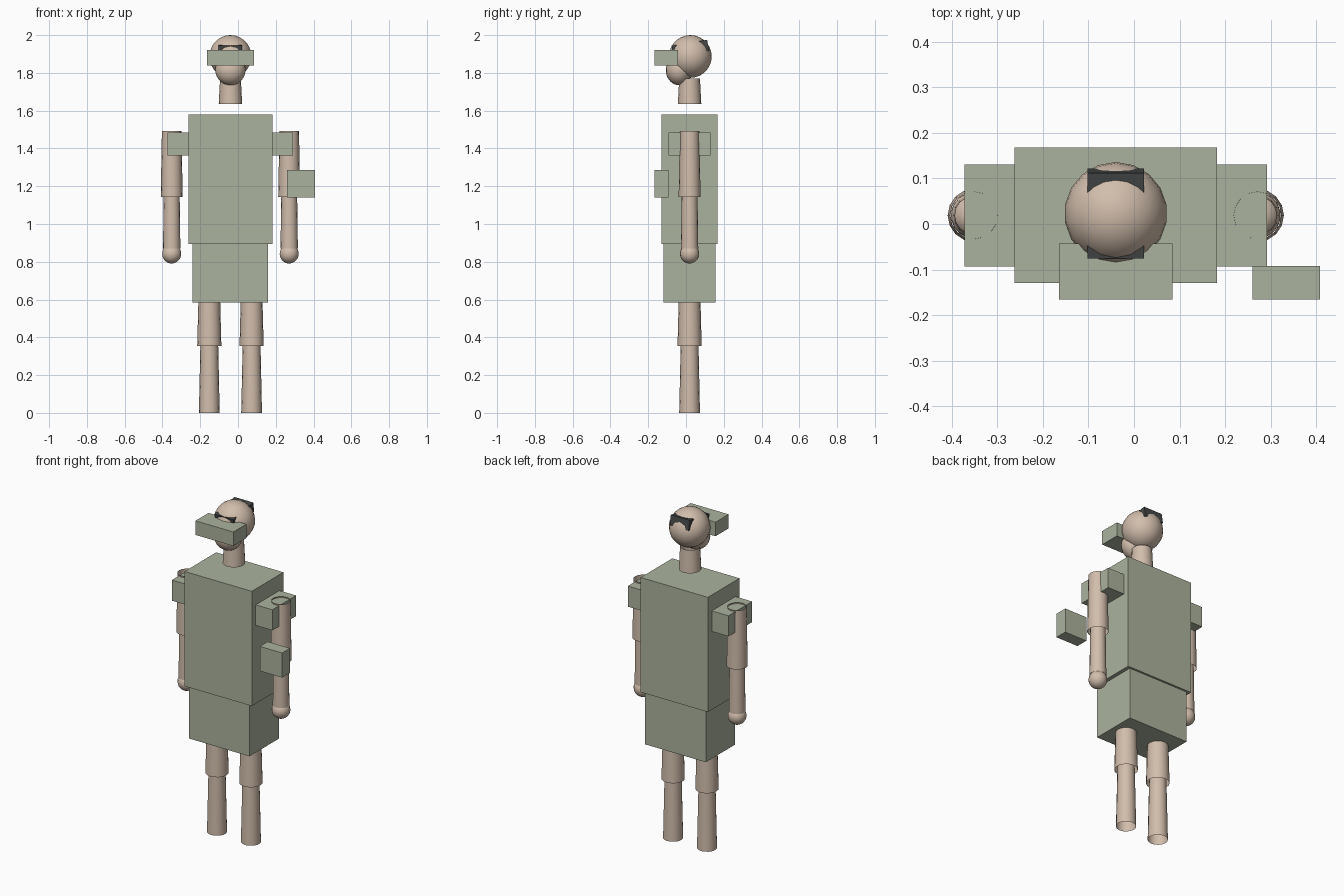
import bpy
import math

cube = bpy.data.objects.get("Cube")
if cube:
    bpy.data.objects.remove(cube, do_unlink=True)

CX, CY = -0.04, 0.019   # body axis


def material(name, rgb):
    m = bpy.data.materials.new(name)
    m.use_nodes = True
    m.diffuse_color = (*rgb, 1)
    bsdf = next(n for n in m.node_tree.nodes if n.type == 'BSDF_PRINCIPLED')
    bsdf.inputs["Base Color"].default_value = (*rgb, 1)
    return m


skin = material("skin", (0.64, 0.51, 0.41))
cloth = material("sage cloth", (0.41, 0.45, 0.34))
dark = material("charcoal", (0.06, 0.065, 0.065))


def finish(name, mat, smooth=False):
    ob = bpy.context.object
    ob.name = name
    ob.data.materials.append(mat)
    if smooth:
        bpy.ops.object.shade_smooth_by_angle(angle=math.radians(40))
    return ob


def box(name, x, y, z, mat=cloth, tilt=0):
    """Box from (min, max) pairs on each axis."""
    spans = (x, y, z)
    bpy.ops.mesh.primitive_cube_add(
        size=1, location=[(a + b) / 2 for a, b in spans])
    bpy.context.object.scale = [b - a for a, b in spans]
    bpy.context.object.rotation_euler.x = math.radians(tilt)
    return finish(name, mat)


def tube(name, x, z0, z1, r0, r1):
    """Open tapered limb segment, r0 at the bottom and r1 at the top."""
    bpy.ops.mesh.primitive_cone_add(
        vertices=16, radius1=r0, radius2=r1, depth=z1 - z0,
        end_fill_type='NOTHING', location=(x, CY, (z0 + z1) / 2))
    return finish(name, skin, True)


def ball(name, loc, radii):
    bpy.ops.mesh.primitive_uv_sphere_add(
        segments=18, ring_count=14, radius=1, location=loc)
    bpy.context.object.scale = radii
    return finish(name, skin, True)


# Trunk
box("torso", (CX - 0.222, CX + 0.222), (-0.13, 0.168), (0.895, 1.58))
box("hips", (CX - 0.2, CX + 0.2), (-0.12, 0.156), (0.585, 0.895))

# Limbs on both sides
for side, s in (("left", 1), ("right", -1)):
    arm, leg = CX + s * 0.311, CX + s * 0.112
    inner, outer = CX + s * 0.21, CX + s * 0.332
    box(side + "_shoulder", (min(inner, outer), max(inner, outer)),
        (-0.093, 0.131), (1.362, 1.485))
    tube(side + "_upper_arm", arm, 1.142, 1.492, 0.058, 0.052)
    tube(side + "_forearm", arm, 0.87, 1.16, 0.046, 0.042)
    ball(side + "_hand", (arm, CY, 0.842), (0.051, 0.051, 0.051))
    tube(side + "_thigh", leg, 0.353, 0.62, 0.064, 0.057)
    tube(side + "_shin", leg, 0, 0.37, 0.055, 0.047)

# Head
tube("neck", CX, 1.635, 1.77, 0.062, 0.055)
ball("skull", (CX, CY + 0.004, 1.887), (0.113, 0.113, 0.113))
ball("jaw", (CX, -0.037, 1.815), (0.081, 0.07, 0.08))
box("hair_band", (CX - 0.062, CX + 0.062), (-0.072, 0.118),
    (1.9, 1.96), dark, tilt=9.5)
box("visor", (CX - 0.125, CX + 0.125), (-0.166, -0.043), (1.838, 1.922))

# Small pack held out in front of the left arm
box("pack", (0.26, 0.408), (-0.166, -0.092), (1.139, 1.286))
